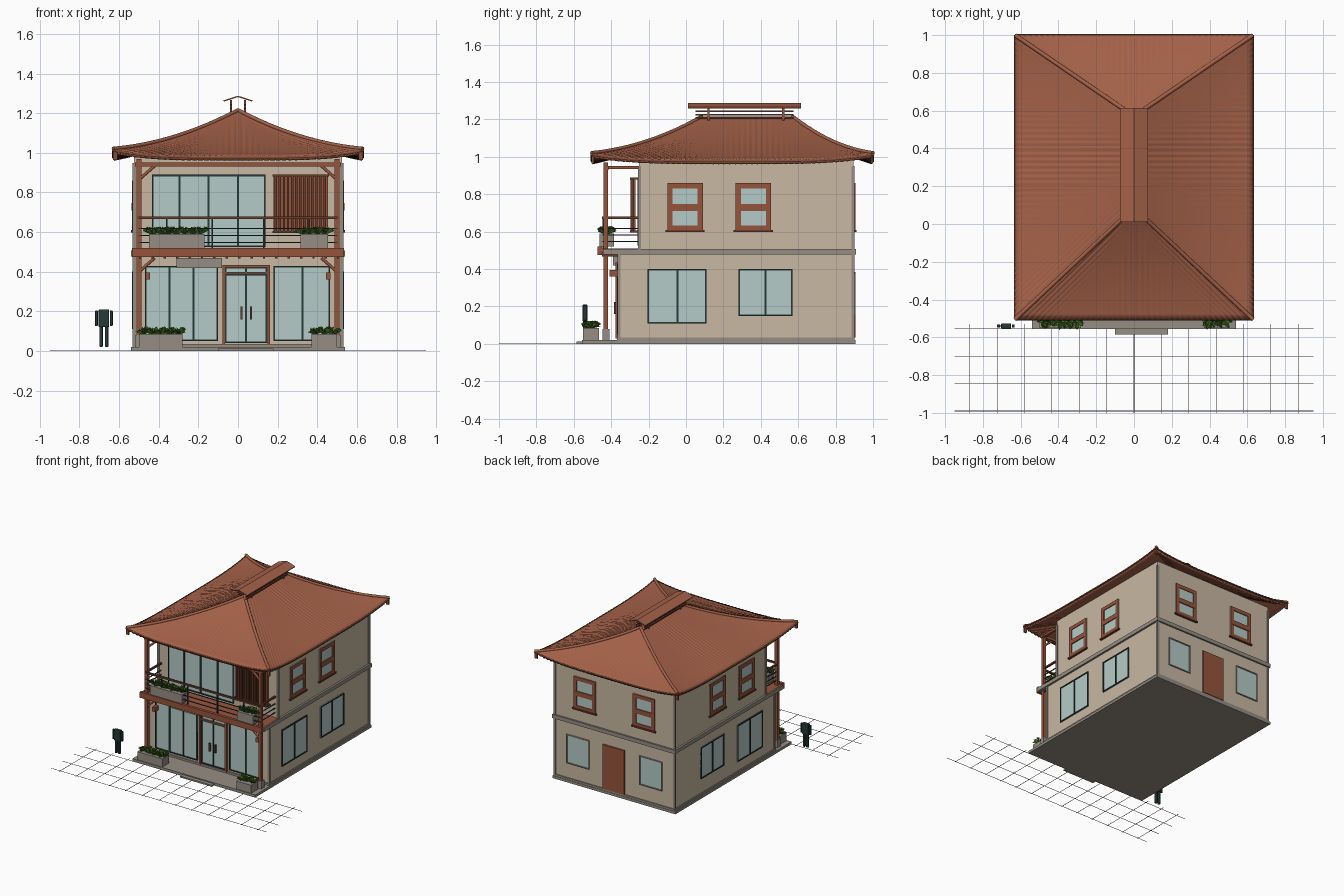
import bpy, bmesh, math, random
from mathutils import Vector

if "Cube" in bpy.data.objects:
    bpy.data.objects.remove(bpy.data.objects["Cube"])
random.seed(4)


def material(name, r, g, b):
    m = bpy.data.materials.new(name)
    m.use_nodes = True
    m.diffuse_color = (r, g, b, 1)
    m.node_tree.nodes["Principled BSDF"].inputs["Base Color"].default_value = (r, g, b, 1)
    return m


TILE = material("terracotta tile", .37, .12, .065)
RIDGE = material("ridge tile", .24, .075, .04)
WOOD = material("red wood", .30, .09, .045)
SLAT = material("dark wood", .14, .045, .025)
WALL = material("beige plaster", .58, .48, .36)
GLASS = material("pale glass", .46, .60, .57)
METAL = material("dark metal", .02, .04, .04)
STONE = material("grey concrete", .30, .27, .23)
LEAF = material("leaf green", .07, .19, .02)


def finish(name, mat, bm):
    mesh = bpy.data.meshes.new(name)
    bm.to_mesh(mesh)
    bm.free()
    mesh.materials.append(mat)
    ob = bpy.data.objects.new(name, mesh)
    bpy.context.collection.objects.link(ob)
    return ob


def boxes(name, mat, items, bevel=0):
    """One object made of boxes given as x0, x1, y0, y1, z0, z1."""
    bm = bmesh.new()
    for b in items:
        lo, hi = Vector(b[0::2]), Vector(b[1::2])
        for v in bmesh.ops.create_cube(bm, size=1)["verts"]:
            v.co = Vector(((lo[i] + hi[i]) / 2 + v.co[i] * abs(hi[i] - lo[i]) for i in range(3)))
    ob = finish(name, mat, bm)
    if bevel:
        mod = ob.modifiers.new("round", "BEVEL")
        mod.width, mod.segments = bevel, 2
    return ob


def rod(name, mat, points, radius, sides=1):
    cu = bpy.data.curves.new(name, "CURVE")
    cu.dimensions, cu.bevel_depth, cu.bevel_resolution, cu.use_fill_caps = "3D", radius, sides, True
    sp = cu.splines.new("POLY")
    sp.points.add(len(points) - 1)
    for p, co in zip(sp.points, points):
        p.co = (*co, 1)
    cu.materials.append(mat)
    ob = bpy.data.objects.new(name, cu)
    bpy.context.collection.objects.link(ob)


# Walls, slab and bands
X, LOW, UP, BACK = .525, -.36, -.25, .895
boxes("ground_floor_walls", WALL, [(-X, X, LOW, BACK, .02, .49)])
boxes("upper_floor_walls", WALL, [(-X, X, UP, BACK, .49, .985)])
boxes("base_slab", STONE, [(-.54, .54, -.555, .905, 0, .02), (-.1, .18, -.585, -.55, 0, .012)])
boxes("plinth", STONE, [(-.532, .532, LOW - .01, .902, .02, .035)])
boxes("floor_band", STONE, [(-.54, .54, -.445, .908, .478, .508)])
strips = []
for s in (-1, 1):
    for y0, y1, z0, z1 in ((LOW - .006, LOW + .01, .03, .48), (UP - .006, UP + .01, .5, .95),
                           (BACK - .01, BACK + .006, .03, .95)):
        strips.append((s * (X - .01), s * (X + .007), y0, y1, z0, z1))
boxes("corner_strips", STONE, strips)


# Windows: u runs along the wall, d stands out from it
def on_wall(side, u0, u1, d0, d1, z0, z1):
    if side in ("front", "balcony"):
        y = LOW if side == "front" else UP
        return (u0, u1, y - d1, y - d0, z0, z1)
    if side == "rear":
        return (u0, u1, BACK + d0, BACK + d1, z0, z1)
    s = 1 if side == "left" else -1
    return (s * (X + d0), s * (X + d1), u0, u1, z0, z1)


def window(name, side, u0, u1, z0, z1, bars=(), frame=METAL, w=.008):
    boxes(name + "_glass", GLASS, [on_wall(side, u0, u1, -.004, .004, z0, z1)])
    parts = [(u0, u0 + w, z0, z1), (u1 - w, u1, z0, z1), (u0, u1, z0, z0 + w), (u0, u1, z1 - w, z1)]
    parts += [(b - .005, b + .005, z0, z1) for b in bars]
    boxes(name + "_frame", frame, [on_wall(side, a, b, -.004, .01, c, d) for a, b, c, d in parts])


def sash_window(name, side, u):
    window(name, side, u - .095, u + .095, .605, .86, frame=WOOD, w=.028)
    boxes(name + "_rail", WOOD, [on_wall(side, u - .08, u + .08, 0, .012, .71, .747)])
    boxes(name + "_sill", SLAT, [on_wall(side, u - .105, u + .105, 0, .016, .598, .61)])


for side in ("left", "right"):
    sash_window(side + "_upper_window_front", side, -.005)
    sash_window(side + "_upper_window_rear", side, .36)
    window(side + "_lower_window_front", side, -.205, .11, .11, .40, [-.045])
    window(side + "_lower_window_rear", side, .28, .57, .15, .40, [.425])
for s, word in ((-1, "right"), (1, "left")):
    sash_window("rear_upper_window_" + word, "rear", s * .26)
    window("rear_lower_window_" + word, "rear", s * .32 - .1, s * .32 + .1, .15, .38, frame=STONE)
boxes("rear_door", WOOD, [on_wall("rear", -.09, .1, 0, .012, .035, .385)])
window("front_window_right", "front", -.47, -.10, .05, .43, [-.345, -.225])
window("front_window_left", "front", .18, .465, .05, .43, [.325])
window("balcony_window", "balcony", -.435, .14, .525, .89, [-.295, -.15, 0])
window("front_door", "front", -.065, .148, .04, .425, [.04])
boxes("door_transom_bar", METAL, [on_wall("front", -.065, .148, 0, .012, .38, .392)])
boxes("door_surround", WOOD, [on_wall("front", a, b, 0, .016, c, d) for a, b, c, d in
                              ((-.078, -.066, .03, .435), (.15, .162, .03, .435), (-.078, .162, .425, .435),
                               (-.066, .15, .39, .398))])
boxes("door_handles", SLAT, [on_wall("front", u, u + .01, .012, .025, .16, .225) for u in (.012, .06)])
boxes("entrance_canopy_board", STONE, [(-.31, -.08, -.39, -.36, .42, .47)])

# Slatted screen on the balcony
boxes("screen_panel", WOOD, [(.18, .455, -.28, -.27, .6, .885)])
boxes("screen_slats", SLAT, [(.185 + .0205 * i, .197 + .0205 * i, -.298, -.28, .6, .885) for i in range(13)])
boxes("screen_caps", SLAT, [(.175, .46, -.3, -.25, z, z + .01) for z in (.595, .88)])

# Porch posts, beams, braces and lamps
boxes("balcony_deck", WOOD, [(-.53, .53, -.46, UP, .488, .51)])
boxes("balcony_beam", WOOD, [(-.535, .535, -.472, -.45, .475, .52)])
boxes("joist_ends", SLAT, [(-.5 + .0625 * i, -.488 + .0625 * i, -.45, LOW, .468, .49) for i in range(17)])
boxes("upper_beam", WOOD, [(-.52, .52, -.44, -.415, .93, .952)])
boxes("side_beams", WOOD, [(s * .49, s * .51, -.44, UP, .935, .952) for s in (-1, 1)])
boxes("porch_posts", WOOD, [(s * .488, s * .512, -.44, -.416, .08, .97) for s in (-1, 1)])
boxes("post_bases", STONE, [(s * .482, s * .518, -.446, -.41, .02, .08) for s in (-1, 1)])
boxes("lamps", WOOD, [(s * .443, s * .468, -.41, LOW, .36, .395) for s in (-1, 1)])
for s in (-1, 1):
    for z in (.40, .865):
        rod("brace", WOOD, [(s * .5, -.428, z), (s * .42, -.428, z + .07)], .009)

# Balcony railing
rails = [(-.5, .5, -.446, -.44, z, z + .005) for z in (.545, .58, .615)]
rails += [(s * .497, s * .503, -.446, UP, z, z + .005) for s in (-1, 1) for z in (.545, .58, .615)]
rails += [(x - .004, x + .004, -.447, -.439, .51, .67) for x in (-.36, -.13, .13, .36)]
boxes("railing_bars", METAL, rails)
boxes("railing_handrail", SLAT, [(-.5, .5, -.45, -.436, .667, .68)]
      + [(s * .493, s * .507, -.446, UP, .667, .68) for s in (-1, 1)])


# Planters with arching leaves
def planter(name, x0, x1, y0, y1, z0, z1):
    boxes(name + "_box", STONE, [(x0, x1, y0, y1, z0, z1)])
    bm = bmesh.new()
    clumps = round((x1 - x0) / .04)
    for i in range(clumps):
        root = Vector((x0 + (i + .5) * (x1 - x0) / clumps, (y0 + y1) / 2, z1 - .005))
        for k in range(16):
            a = k * 2.4 + random.random()
            out = Vector((math.cos(a), math.sin(a), 0))
            across = Vector((-out.y, out.x, 0)) * .011
            reach, rise = random.uniform(.025, .055), random.uniform(.02, .045)
            mid = root + out * reach * .6 + Vector((0, 0, rise))
            tip = root + out * reach + Vector((0, 0, rise * .7))
            vs = [bm.verts.new(p) for p in (root, mid + across, tip, mid - across)]
            bm.faces.new((vs[0], vs[1], vs[2]))
            bm.faces.new((vs[0], vs[2], vs[3]))
    finish(name + "_plants", LEAF, bm)


planter("lower_planter_right", -.5, -.28, -.55, -.465, .02, .085)
planter("lower_planter_left", .37, .5, -.55, -.465, .02, .085)
planter("balcony_planter_right", -.45, -.17, -.462, -.385, .52, .59)
planter("balcony_planter_left", .315, .455, -.462, -.385, .52, .59)

# Curved hip roof with ribbed tiles and lifted corners
EX, F, B, RF, RB = .63, -.505, 1.0, .085, .57
ROWS = 20


def roof_z(t, w):
    return .985 + .23 * (.55 * t + .45 * t * t) + .035 * abs(w) ** 4 * (1 - t) ** 2


def roof_point(eave0, eave1, top0, top1, s, t):
    low = Vector(eave0).lerp(Vector(eave1), s)
    p = low.lerp(Vector(top0).lerp(Vector(top1), s), t)
    return Vector((p.x, p.y, roof_z(t, 2 * s - 1)))


bm = bmesh.new()
corners = [(-EX, F, 0), (EX, F, 0), (EX, B, 0), (-EX, B, 0)]
ends = [(0, RF, 0), (0, RF, 0), (0, RB, 0), (0, RB, 0)]
for i in range(4):
    j = (i + 1) % 4
    n = 168 if i % 2 == 0 else 200
    grid = []
    for r in range(ROWS + 1):
        row = []
        for c in range(n + 1):
            p = roof_point(corners[i], corners[j], ends[i], ends[j], c / n, r / ROWS)
            if 0 < c < n and r < ROWS:
                p.z += .0015 * math.sin((p.x if i % 2 == 0 else p.y) * math.tau / .03)
            row.append(bm.verts.new(p))
        grid.append(row)
    for r in range(ROWS):
        for c in range(n):
            bm.faces.new((grid[r][c], grid[r][c + 1], grid[r + 1][c + 1], grid[r + 1][c]))
bmesh.ops.remove_doubles(bm, verts=bm.verts, dist=.0001)
bm.normal_update()
for f in bm.faces:
    f.smooth = True
    if f.normal.z < 0:
        f.normal_flip()
roof = finish("hip_roof", TILE, bm)
solid = roof.modifiers.new("thickness", "SOLIDIFY")
solid.thickness, solid.offset = .024, -1

for i in range(4):
    path = [roof_point(corners[i], corners[i], ends[i], ends[i], 0, t / 12) for t in range(13)]
    rod("hip_cap", TILE, path, .011, 2)
    x, y, z = path[0]
    boxes("hip_end", RIDGE, [(x * .965, x, y - .012 if y > 0 else y, y if y > 0 else y + .012, .965, 1.015)])
    j = (i + 1) % 4
    rod("eave_edge", RIDGE, [roof_point(corners[i], corners[j], ends[i], ends[j], k / 16, 0)
                             - Vector((0, 0, .008)) for k in range(17)], .006)

# Raised ridge vent
boxes("vent_posts", WOOD, [(s * .03, s * .04, y - .006, y + .006, 1.18, 1.268) for s in (-1, 1) for y in (.12, .52)])
boxes("vent_louvers", SLAT, [(s * .032, s * .038, .05, .575, z, z + .007) for s in (-1, 1) for z in (1.205, 1.222, 1.24)])
bm = bmesh.new()
for s in (-1, 1):
    bm.faces.new([bm.verts.new(p) for p in ((0, .01, 1.285), (0, .615, 1.285), (s * .072, .615, 1.262), (s * .072, .01, 1.262))])
bmesh.ops.remove_doubles(bm, verts=bm.verts, dist=.0001)
bmesh.ops.recalc_face_normals(bm, faces=bm.faces)
cap = finish("vent_cap", TILE, bm).modifiers.new("thickness", "SOLIDIFY")
cap.thickness, cap.offset = .007, 0

# Standing figure and paving lines
PX, PY = -.677, -.54
body = [(PX - .027, PX + .027, PY - .014, PY + .014, .12, .21)]
for s in (-1, 1):
    body.append((PX + s * .005, PX + s * .023, PY - .01, PY + .01, 0.02, .125))
    body.append((PX + s * .03, PX + s * .045, PY - .009, PY + .009, .125, .205))
boxes("scale_figure", METAL, body, .006)
lines = [(.145 * k - .0015, .145 * k + .0015, -1, -.53, 0, .002) for k in range(-6, 7)]
lines += [(-.95, .95, y - .0015, y + .0015, 0, .002) for y in (-.555, -.70, -.845, -.99)]
boxes("paving_lines", STONE, lines)
